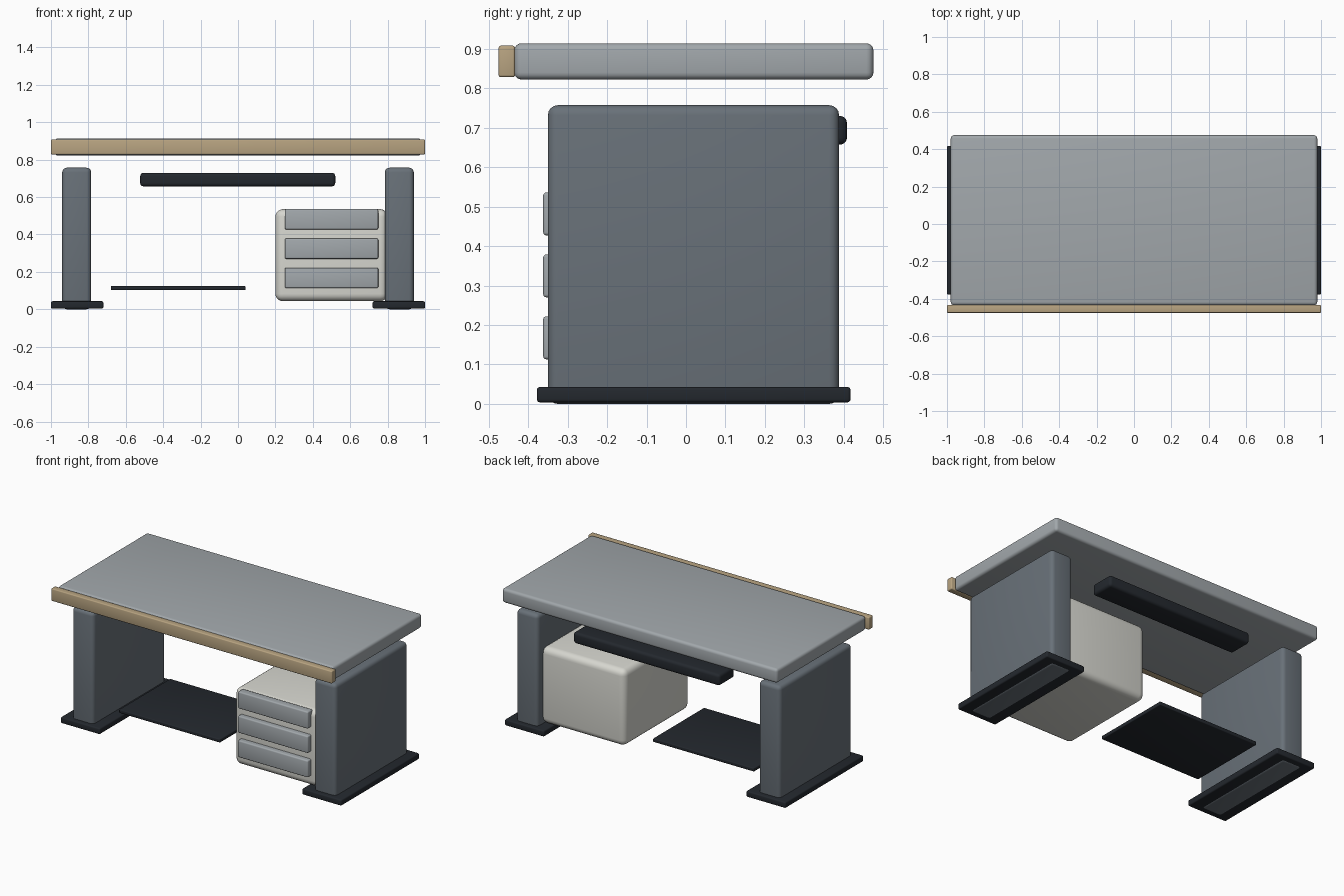
import bpy

if "Cube" in bpy.data.objects:
    bpy.data.objects.remove(bpy.data.objects["Cube"])


def material(name, rgb):
    m = bpy.data.materials.new(name)
    m.diffuse_color = (*rgb, 1)
    m.use_nodes = True
    m.node_tree.nodes["Principled BSDF"].inputs["Base Color"].default_value = m.diffuse_color
    return m


grey = material("light_grey", (0.36, 0.39, 0.41))
slate = material("slate", (0.14, 0.165, 0.19))
dark = material("near_black", (0.017, 0.021, 0.027))
tan = material("wood_tan", (0.48, 0.37, 0.22))
cream = material("off_white", (0.68, 0.68, 0.63))


def box(name, x, y, z, bevel, mat, segments=4):
    """Rounded box from (min, max) ranges on each axis."""
    loc = [(a + b) / 2 for a, b in (x, y, z)]
    bpy.ops.mesh.primitive_cube_add(size=1, location=loc)
    ob = bpy.context.object
    ob.name = name
    ob.scale = [b - a for a, b in (x, y, z)]
    bpy.ops.object.transform_apply(location=False, rotation=False, scale=True)
    mod = ob.modifiers.new("rounded_edges", 'BEVEL')
    mod.width = bevel
    mod.segments = segments
    bpy.ops.object.modifier_apply(modifier=mod.name)
    ob.data.materials.append(mat)
    bpy.ops.object.shade_smooth_by_angle()
    return ob


# Desktop with wooden front edge
box("desktop", (-0.98, 0.98), (-0.435, 0.475), (0.822, 0.914), 0.018, grey)
box("front_edge_strip", (-1, 1), (-0.475, -0.433), (0.828, 0.908), 0.006, tan, 3)

# Pedestal legs and their base plates, one per side
for side, s in (("left", -1), ("right", 1)):
    box(side + "_leg", sorted((s * 0.785, s * 0.94)), (-0.35, 0.388),
        (0.0, 0.757), 0.025, slate)
    box(side + "_foot", sorted((s * 0.72, s)), (-0.378, 0.417),
        (0.004, 0.043), 0.008, dark, 3)

# Rear cable tray under the desktop
box("cable_tray", (-0.523, 0.52), (0.25, 0.408), (0.657, 0.73), 0.018, dark)

# Thin foot rest panel
box("foot_rest", (-0.68, 0.04), (-0.24, 0.28), (0.102, 0.125), 0.005, dark, 3)

# Drawer cabinet with three drawer fronts
box("drawer_cabinet", (0.2, 0.8), (-0.328, 0.34), (0.043, 0.535), 0.04, cream, 5)
for i in range(3):
    z = 0.113 + i * 0.157
    box(f"drawer_front_{i + 1}", (0.25, 0.75), (-0.362, -0.31),
        (z, z + 0.109), 0.008, grey, 3)
